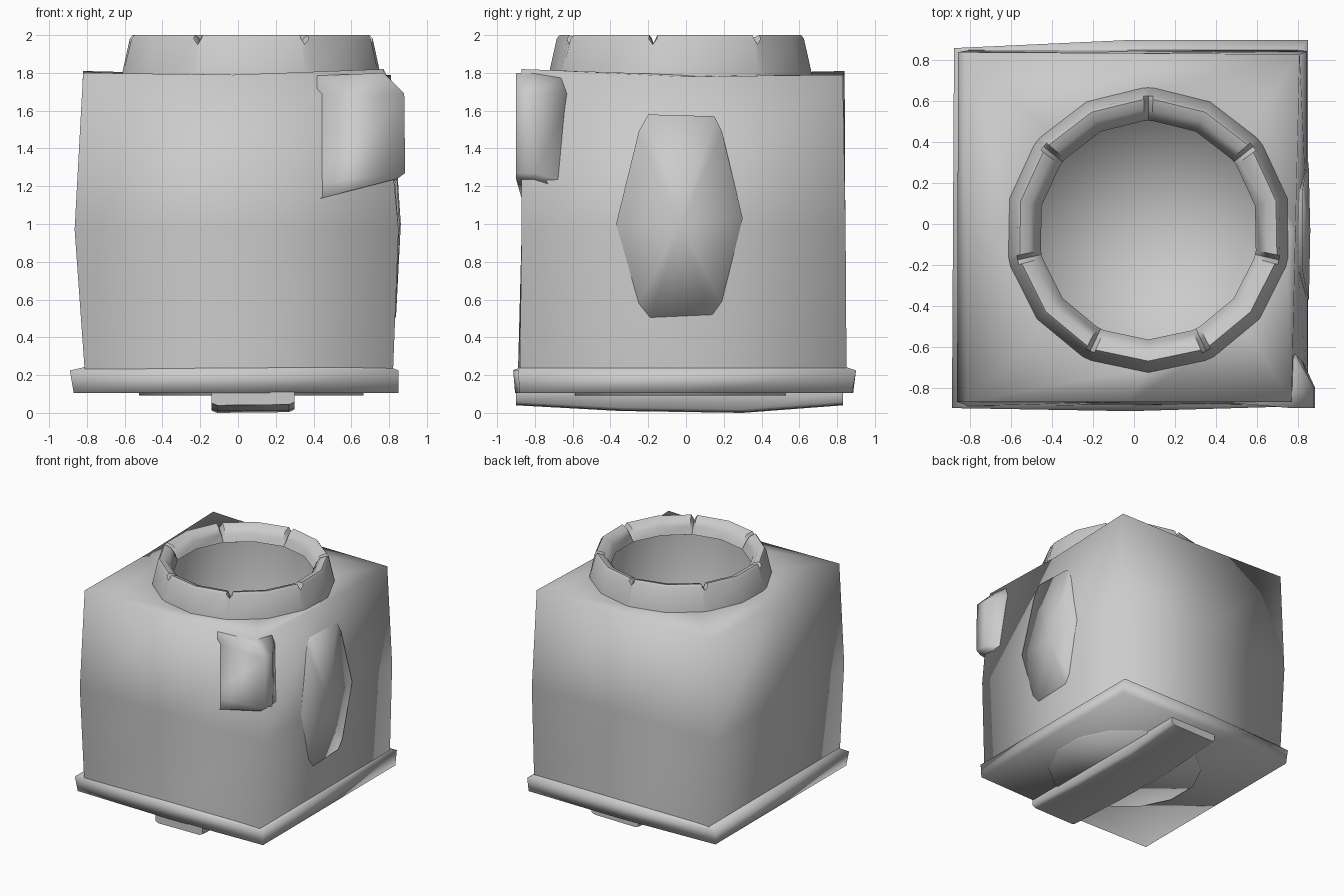
import bpy, bmesh, math

if "Cube" in bpy.data.objects:
    bpy.data.objects.remove(bpy.data.objects["Cube"])


def make_object(name, bm, angle):
    bmesh.ops.recalc_face_normals(bm, faces=bm.faces[:])
    mesh = bpy.data.meshes.new(name)
    bm.to_mesh(mesh)
    bm.free()
    ob = bpy.data.objects.new(name, mesh)
    bpy.context.collection.objects.link(ob)
    bpy.ops.object.select_all(action='DESELECT')
    ob.select_set(True)
    bpy.context.view_layer.objects.active = ob
    bpy.ops.object.shade_smooth_by_angle(angle=math.radians(angle))
    return ob


def loft(name, rings, angle, start=True, end=True, tip=None):
    """Skin closed rings of equal length; optional caps or a fan to a tip."""
    bm = bmesh.new()
    loops = [[bm.verts.new(p) for p in ring] for ring in rings]
    n = len(loops[0])
    for a, b in zip(loops, loops[1:]):
        for i in range(n):
            j = (i + 1) % n
            bm.faces.new((a[i], a[j], b[j], b[i]))
    if start:
        bm.faces.new(loops[0])
    if tip:
        t = bm.verts.new(tip)
        for i in range(n):
            bm.faces.new((loops[-1][i], loops[-1][(i + 1) % n], t))
    elif end:
        bm.faces.new(loops[-1])
    return make_object(name, bm, angle)


def squarish(fl, fr, br, bl, z, side=0.0):
    """Eight-point ring: four corners plus front/back midpoints pushed out."""
    c = [fl, fr, br, bl]
    push = [-side, 0, side, 0]
    ring = []
    for i in range(4):
        a, b = c[i], c[(i + 1) % 4]
        ring += [(*a, z), ((a[0] + b[0]) / 2, (a[1] + b[1]) / 2 + push[i], z)]
    return ring


CX, CY = .07, -.03       # axis of the round shaft


def circle(r, z, n, start):
    return [(CX + r * math.cos(start + k * math.tau / n),
             CY + r * math.sin(start + k * math.tau / n), z) for k in range(n)]


# Uneven stone body, bulging at mid height, open where the shaft passes
top = squarish((-.82, -.87), (.77, -.87), (.81, .83), (-.82, .84), 1.79)
for i, z in enumerate((1.80, 1.79, 1.82, 1.78, 1.79, 1.79, 1.81, 1.79)):
    top[i] = (top[i][0], top[i][1], z)
loft("body", [
    squarish((-.81, -.89), (.82, -.88), (.82, .85), (-.81, .85), .2),
    squarish((-.865, -.87), (.85, -.87), (.845, .845), (-.86, .84), .97),
    top, circle(.675, 1.79, 8, -math.pi * .75)],
    angle=180, start=False, end=False)

# Flange around the foot of the body
loft("base_flange", [
    squarish((-.87, -.89), (.85, -.88), (.85, .88), (-.87, .85), .105, .02),
    squarish((-.89, -.90), (.85, -.89), (.85, .90), (-.88, .86), .225, .02),
    squarish((-.80, -.87), (.80, -.87), (.80, .84), (-.80, .84), .245)],
    angle=120, end=False)

# Seven rounded rim stones with narrow notches between them
STONES = 7
angles = []
for k in range(STONES):
    a = math.pi / 2 + k * math.tau / STONES
    angles += [(a - .035, 0), (a, 1), (a + .035, 0), (a + math.pi / STONES, 0)]
# radius, height, drop at the notch
profile = [(.70, 1.76, 0), (.695, 1.80, 0), (.655, 1.98, .03), (.64, 2.0, .05),
           (.59, 1.985, .06), (.555, 1.94, .04), (.535, 1.88, 0), (.60, 1.85, 0)]
loft("rim_stones",
     [[(CX + r * math.cos(a), CY + r * math.sin(a), z - notch * drop)
       for a, notch in angles] for r, z, drop in profile],
     angle=50, start=False, end=False)

# Deep round shaft inside the rim, reaching down to the base
loft("shaft", [circle(.60, 1.87, 14, math.pi / 2),
               circle(.60, .115, 14, math.pi / 2)],
     angle=180, start=False, tip=(CX, CY, .115))

# Underside of the shaft, just proud of the base
loft("bottom_disc", [circle(.61, .14, 14, math.pi / 2),
                     circle(.61, .093, 14, math.pi / 2)], angle=180, start=False)

# Bar crossing the underside, gently bowed along its length
loft("bottom_bar",
     [[(-.14, y, .11), (-.14, y, z + .012), (-.11, y, z),
       (.27, y, z + .004), (.30, y, z + .018), (.30, y, .11)]
      for y, z in ((-.90, .04), (-.35, .01), (.30, 0), (.83, .04))], angle=70)

# Long six-sided inlay on the right side, just proud of the body
outline = [(-.20, 1.58), (.15, 1.57), (.19, 1.49), (.30, 1.03), (.19, .59),
           (.14, .52), (-.19, .505), (-.25, .58), (-.37, 1.0), (-.25, 1.49)]


def side_x(z):
    d = .97 - z
    return .857 - (.034 * d / .77 if d > 0 else -.045 * d / .82)


loft("side_inlay", [[(.77, y, z) for y, z in outline],
                    [(side_x(z), y, z) for y, z in outline]],
     angle=180, start=False, tip=(.862, -.03, 1.0))

# Bulge proud of the front right corner, fading into both faces
loft("corner_bulge",
     [[(.30, -.86, z1), (x, -.90, z2), (x, -.80, z2), (.77, y, z1)]
      for x, z1, z2, y in ((.845, 1.10, 1.24, -.45), (.885, 1.20, 1.27, -.55),
                           (.88, 1.69, 1.69, -.60), (.77, 1.78, 1.80, -.65))],
     angle=180)
